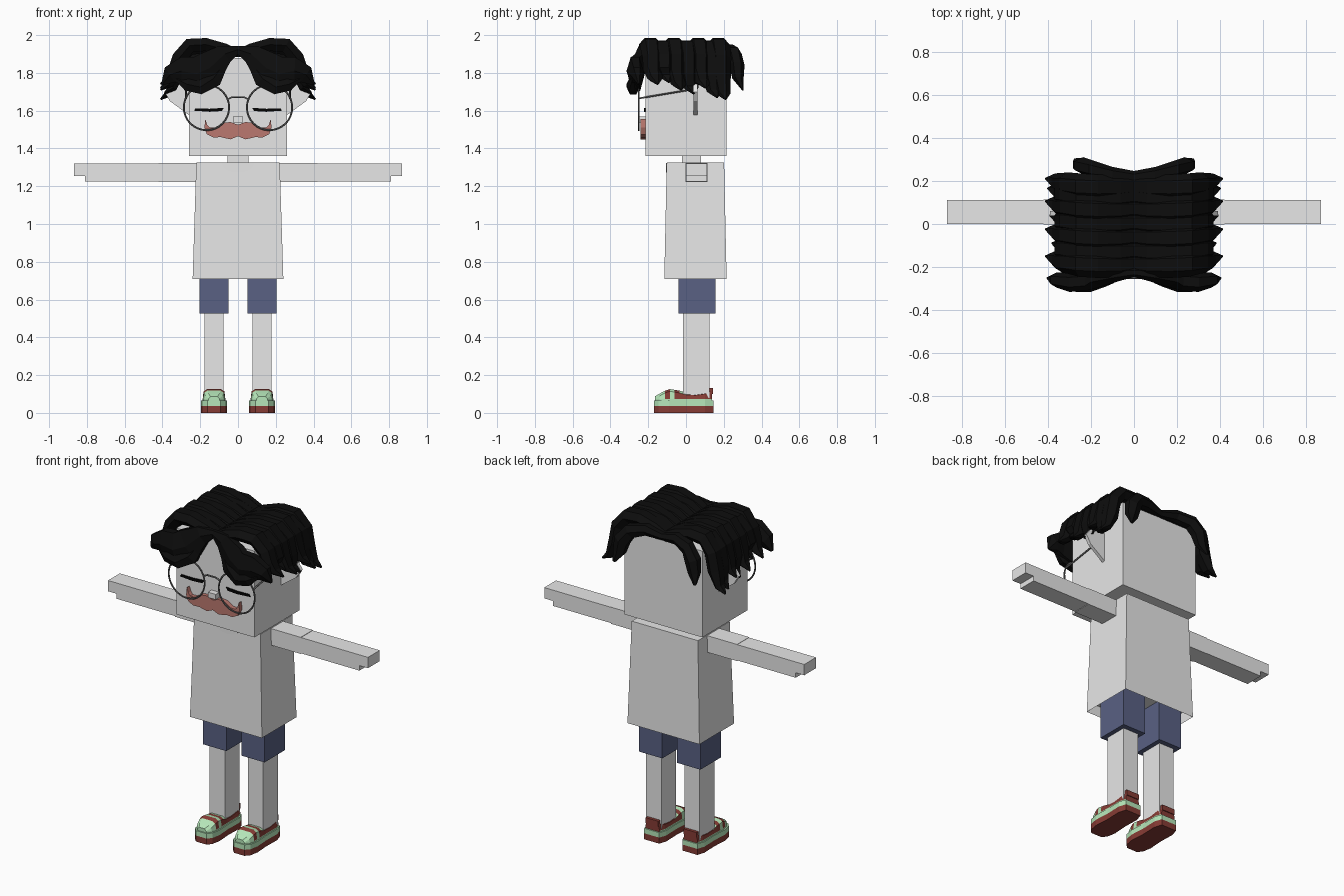
import bpy, bmesh, math
from mathutils import Vector

if "Cube" in bpy.data.objects:
    bpy.data.objects.remove(bpy.data.objects["Cube"], do_unlink=True)


def material(name, r, g, b):
    m = bpy.data.materials.new(name)
    m.use_nodes = True
    m.diffuse_color = (r, g, b, 1)
    m.node_tree.nodes["Principled BSDF"].inputs["Base Color"].default_value = (r, g, b, 1)
    return m


GREY = material("light_grey", 0.8, 0.8, 0.8)
DENIM = material("denim_blue", 0.1, 0.12, 0.23)
BLACK = material("hair_black", 0.004, 0.004, 0.004)
INK = material("eye_black", 0.001, 0.001, 0.001)
BROWN = material("moustache_brown", 0.5, 0.19, 0.16)
METAL = material("frame_grey", 0.13, 0.13, 0.13)
RED = material("shoe_red", 0.24, 0.045, 0.035)
MINT = material("shoe_mint", 0.5, 0.85, 0.52)


def finish(name, bm, mats, mirror=False):
    bmesh.ops.recalc_face_normals(bm, faces=bm.faces)
    mesh = bpy.data.meshes.new(name)
    bm.to_mesh(mesh)
    bm.free()
    obj = bpy.data.objects.new(name, mesh)
    bpy.context.collection.objects.link(obj)
    for m in mats:
        mesh.materials.append(m)
    if mirror:
        mod = obj.modifiers.new("Mirror", "MIRROR")
        mod.use_mirror_merge = False
    return obj


def box_bm(lo, hi, top=1.0):
    """Box between two corners, its top scaled about the middle."""
    lo, hi = Vector(lo), Vector(hi)
    mid = (lo + hi) / 2
    bm = bmesh.new()
    bmesh.ops.create_cube(bm, size=1)
    for v in bm.verts:
        k = top if v.co.z > 0 else 1
        size = hi - lo
        v.co = mid + Vector((v.co.x * size.x * k, v.co.y * size.y * k, v.co.z * size.z))
    return bm


def box(name, lo, hi, mat, mirror=False):
    return finish(name, box_bm(lo, hi), [mat], mirror)


def plate(name, outline, y, depth, mat, mirror=False):
    """Outline in x and z, given a depth towards the front."""
    bm = bmesh.new()
    face = bm.faces.new([bm.verts.new((x, y, z)) for x, z in outline])
    ext = bmesh.ops.extrude_face_region(bm, geom=[face])["geom"]
    for v in ext:
        if isinstance(v, bmesh.types.BMVert):
            v.co.y -= depth
    return finish(name, bm, [mat], mirror)


def loft(bm, rings):
    """Skin closed rings of points and cap both ends."""
    rows = [[bm.verts.new(p) for p in ring] for ring in rings]
    n = len(rows[0])
    for a, b in zip(rows, rows[1:]):
        for i in range(n):
            bm.faces.new((a[i], a[(i + 1) % n], b[(i + 1) % n], b[i]))
    bm.faces.new(rows[0])
    bm.faces.new(rows[-1])


def lock(name, path, across, axis):
    """Hair lock: half sizes per station along the axis and across it."""
    pts = [Vector(p) for p in path]
    axis = Vector(axis)
    rings = []
    for i, p in enumerate(pts):
        tangent = pts[min(i + 1, len(pts) - 1)] - pts[max(i - 1, 0)]
        side = tangent.cross(axis).normalized()
        a, b = across[i]
        rings.append([p + axis * a * math.cos(k * math.tau / 6) + side * b * math.sin(k * math.tau / 6)
                      for k in range(6)])
    bm = bmesh.new()
    loft(bm, rings)
    return finish(name, bm, [BLACK], True)


# Head, neck, ears
box("head", (-0.26, -0.215, 1.36), (0.26, 0.215, 1.88), GREY)
box("neck", (-0.055, -0.02, 1.3), (0.055, 0.08, 1.37), GREY)
plate("ear", [(0.25, 1.57), (0.36, 1.65), (0.39, 1.7), (0.36, 1.74), (0.25, 1.75)], 0.06, 0.02, GREY, True)

# Shirt with an open hem and a rounded neckline
bm = box_bm((-0.24, -0.115, 0.71), (0.24, 0.215, 1.325), 0.92)
hem = [f for f in bm.faces if f.calc_center_median().z < 0.72]
bmesh.ops.inset_region(bm, faces=hem, thickness=0.012)
for v in hem[0].verts:
    v.co.z += 0.06
finish("shirt", bm, [GREY])
arc = [math.pi + i * math.pi / 10 for i in range(11)]
plate("neckline", [(0.085 * math.cos(a), 1.322 + 0.05 * math.sin(a)) for a in arc], -0.1, 0.006, GREY)

# Arms and hands
box("sleeve", (0.2, -0.002, 1.222), (0.42, 0.114, 1.322), GREY, True)
box("arm", (0.41, 0.0, 1.225), (0.81, 0.112, 1.32), GREY, True)
box("fingers", (0.8, 0.0, 1.255), (0.867, 0.112, 1.32), GREY, True)

# Shorts and legs
box("shorts_leg", (0.05, -0.04, 0.525), (0.205, 0.155, 0.78), DENIM, True)
bm = box_bm((0.077, -0.015, 0.08), (0.178, 0.125, 0.55))
finish("leg", bm, [GREY], True)

# Shoe soles: rounded footprint in two layers
X = 0.127
FOOT = [(0.035, -0.17), (0.058, -0.145), (0.068, -0.09), (0.062, 0.0), (0.065, 0.1), (0.05, 0.145)]
foot = [(X + x, y) for x, y in FOOT] + [(X - x, y) for x, y in reversed(FOOT)]
for name, z0, z1, mat in (("outsole", 0, 0.036, RED), ("midsole", 0.036, 0.066, MINT)):
    bm = bmesh.new()
    loft(bm, [[(x, y, z) for x, y in foot] for z in (z0, z1)])
    finish(name, bm, [mat], True)

# Shoe upper: red side panels and straps on mint
stations = [(-0.163, 0.03, 0.088), (-0.14, 0.05, 0.102), (-0.11, 0.058, 0.118), (-0.085, 0.06, 0.126),
            (-0.06, 0.06, 0.122), (-0.035, 0.059, 0.118), (0.0, 0.058, 0.108), (0.05, 0.058, 0.105),
            (0.1, 0.058, 0.112), (0.138, 0.046, 0.128)]
bm = bmesh.new()
loft(bm, [[(X - w, y, 0.06), (X - w, y, 0.074), (X - 0.92 * w, y, h - 0.012), (X - 0.6 * w, y, h),
           (X + 0.6 * w, y, h), (X + 0.92 * w, y, h - 0.012), (X + w, y, 0.074), (X + w, y, 0.06)]
          for y, w, h in stations])
for f in bm.faces:
    c = f.calc_center_median()
    side_panel = abs(c.x - X) > 0.045 and c.z > 0.07 and (-0.115 < c.y < -0.075 or c.y > -0.05)
    strap = abs(c.x - X) < 0.045 and (-0.11 < c.y < -0.08 or -0.06 < c.y < -0.035 or c.y > 0)
    f.material_index = 0 if side_panel or strap else 1
finish("shoe_upper", bm, [RED, MINT], True)
box("heel_collar", (0.085, 0.125, 0.1), (0.17, 0.143, 0.132), RED, True)

# Face
plate("closed_eye", [(0.075, 1.615), (0.085, 1.598), (0.15, 1.594), (0.235, 1.6), (0.225, 1.612), (0.15, 1.61)],
      -0.213, 0.009, INK, True)
box("nose", (-0.026, -0.25, 1.538), (0.026, -0.21, 1.57), GREY)
half = [(0.0, 1.525), (0.04, 1.54), (0.08, 1.535), (0.12, 1.51), (0.15, 1.51), (0.163, 1.525), (0.173, 1.555),
        (0.178, 1.51), (0.165, 1.475), (0.13, 1.458), (0.09, 1.46), (0.04, 1.448), (0.0, 1.465)]
plate("moustache", half, -0.21, 0.03, BROWN, True)

# Round glasses
for name, s in (("left", 1), ("right", -1)):
    bpy.ops.mesh.primitive_torus_add(location=(s * 0.167, -0.25, 1.617), rotation=(math.pi / 2, 0, 0),
                                     major_segments=32, minor_segments=6, major_radius=0.12, minor_radius=0.005)
    rim = bpy.context.object
    rim.name = name + "_rim"
    rim.data.materials.append(METAL)
    bpy.ops.object.shade_smooth_by_angle()


def wire(name, pts):
    curve = bpy.data.curves.new(name, "CURVE")
    curve.dimensions = "3D"
    curve.bevel_depth = 0.005
    curve.bevel_resolution = 1
    curve.materials.append(METAL)
    spline = curve.splines.new("POLY")
    spline.points.add(len(pts) - 1)
    for sp, p in zip(spline.points, pts):
        sp.co = (*p, 1)
    obj = bpy.data.objects.new(name, curve)
    bpy.context.collection.objects.link(obj)


wire("bridge", [(-0.055, -0.25, 1.66), (-0.03, -0.25, 1.672), (0.03, -0.25, 1.672), (0.055, -0.25, 1.66)])
for name, s in (("left", 1), ("right", -1)):
    wire(name + "_temple", [(s * 0.275, -0.25, 1.665), (s * 0.275, 0.05, 1.715)])

# Side locks: overlapping rows falling from the parting to flicked tips
rows = [(-0.175, 0.0, 0.05), (-0.115, -0.03, 0.06), (-0.05, 0.0, 0.02), (0.015, -0.02, 0.0),
        (0.08, 0.0, 0.03), (0.14, -0.01, -0.02), (0.185, 0.0, -0.03)]
for i, (y, out, drop) in enumerate(rows):
    lift = 0.012 * (i % 2)
    lock(f"side_lock_{i}", [(-0.01, y - 0.01, 1.9), (0.07, y - 0.015, 1.925), (0.17, y - 0.015, 1.95 - lift),
                            (0.255, y - 0.01, 1.945 - lift), (0.31, y, 1.88), (0.33, y, 1.79 + drop / 2),
                            (0.365 + out, y + 0.01, 1.72 + drop), (0.41 + out, y + 0.025, 1.69 + drop)],
         [(0.045, 0.02), (0.055, 0.035), (0.06, 0.04), (0.06, 0.045), (0.055, 0.045),
          (0.052, 0.045), (0.04, 0.025), (0.005, 0.005)], (0, 1, 0))

# Front locks sweep round the forehead, back locks frame the nape
lock("front_lock", [(-0.005, -0.225, 1.925), (0.07, -0.235, 1.9), (0.15, -0.25, 1.825), (0.22, -0.265, 1.795),
                    (0.3, -0.27, 1.81), (0.36, -0.26, 1.79), (0.4, -0.25, 1.74)],
     [(0.02, 0.02), (0.03, 0.06), (0.04, 0.105), (0.045, 0.105), (0.045, 0.085), (0.035, 0.055), (0.005, 0.008)],
     (0, 1, 0))
lock("fringe_curl", [(0.06, -0.235, 1.87), (0.13, -0.26, 1.77), (0.2, -0.28, 1.725), (0.27, -0.285, 1.74),
                     (0.33, -0.28, 1.77)],
     [(0.015, 0.02), (0.03, 0.055), (0.035, 0.045), (0.03, 0.04), (0.01, 0.01)], (0, 1, 0))
lock("back_lock", [(-0.005, 0.215, 1.9), (0.1, 0.23, 1.92), (0.19, 0.255, 1.9), (0.235, 0.27, 1.84),
                   (0.25, 0.275, 1.77), (0.27, 0.3, 1.71)],
     [(0.03, 0.02), (0.035, 0.035), (0.04, 0.045), (0.04, 0.05), (0.03, 0.04), (0.005, 0.01)], (0, 1, 0))
